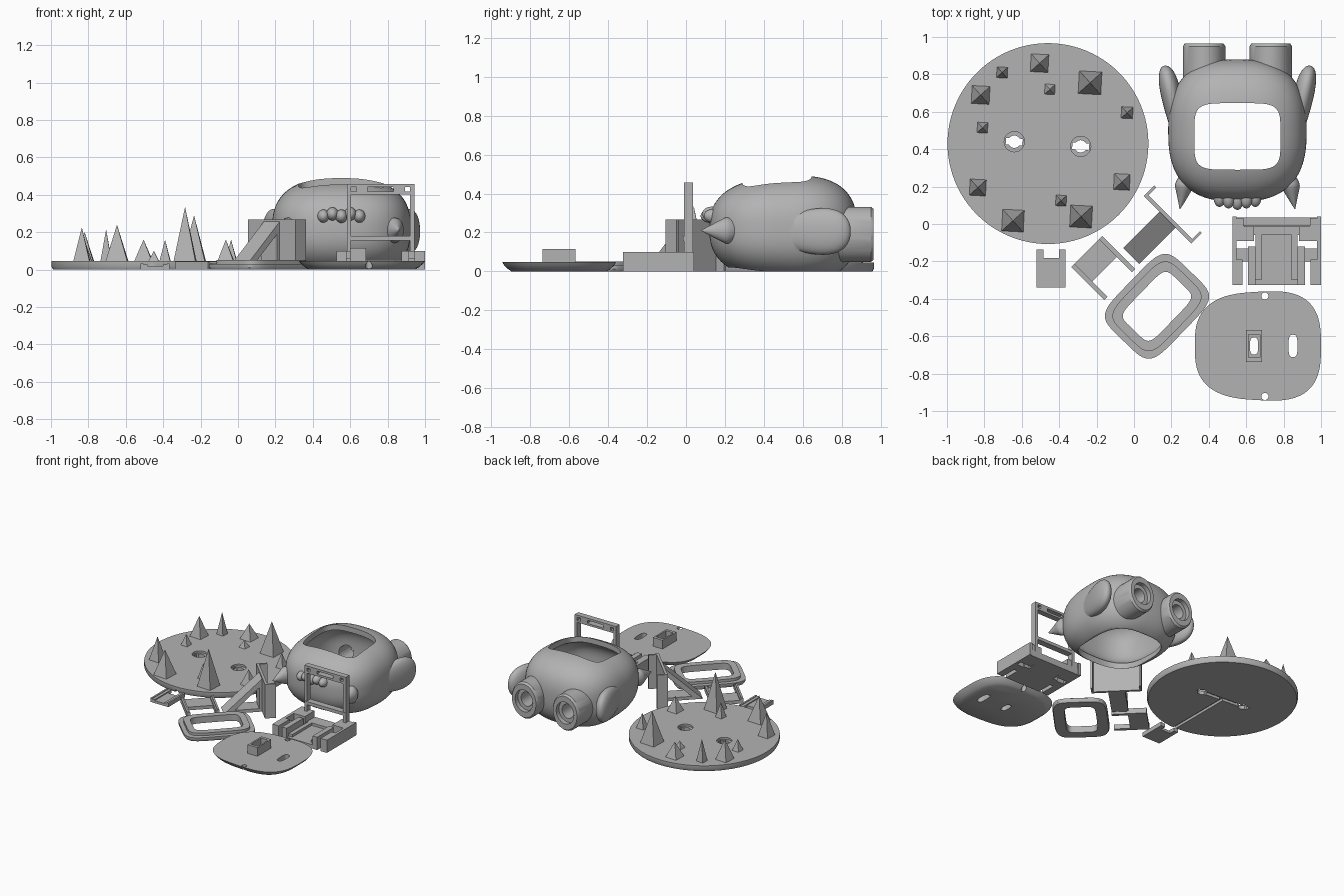
import bpy, bmesh, math
from mathutils import Matrix, Vector

if "Cube" in bpy.data.objects:
    bpy.data.objects.remove(bpy.data.objects["Cube"])

grey = bpy.data.materials.new("plain grey")
grey.use_nodes = True
grey.diffuse_color = (0.45, 0.45, 0.45, 1)
grey.node_tree.nodes["Principled BSDF"].inputs["Base Color"].default_value = (0.45, 0.45, 0.45, 1)


def make(name, bm, loc=(0, 0, 0), turn=0, smooth=False):
    bmesh.ops.recalc_face_normals(bm, faces=bm.faces)
    mesh = bpy.data.meshes.new(name)
    bm.to_mesh(mesh)
    bm.free()
    mesh.materials.append(grey)
    ob = bpy.data.objects.new(name, mesh)
    bpy.context.scene.collection.objects.link(ob)
    ob.matrix_world = Matrix.Translation(loc) @ Matrix.Rotation(math.radians(turn), 4, "Z")
    if smooth:
        soften(ob)
    return ob


def soften(ob):
    bpy.ops.object.select_all(action="DESELECT")
    ob.select_set(True)
    bpy.context.view_layer.objects.active = ob
    bpy.ops.object.shade_smooth_by_angle(angle=math.radians(35))


def combine(ob, others, operation="DIFFERENCE"):
    """Apply booleans to ob and discard the helpers."""
    for other in others:
        mod = ob.modifiers.new("cut", "BOOLEAN")
        mod.operation, mod.solver, mod.object = operation, "EXACT", other
    bpy.context.view_layer.update()
    graph = bpy.context.evaluated_depsgraph_get()
    mesh = bpy.data.meshes.new_from_object(ob.evaluated_get(graph))
    ob.modifiers.clear()
    ob.data = mesh
    for other in others:
        bpy.data.objects.remove(other)
    return ob


def boxes(name, items, loc=(0, 0, 0), turn=0):
    """Each item is x0, x1, y0, y1, z0, z1."""
    bm = bmesh.new()
    for x0, x1, y0, y1, z0, z1 in items:
        m = Matrix.Translation(((x0 + x1) / 2, (y0 + y1) / 2, (z0 + z1) / 2))
        bmesh.ops.create_cube(bm, size=1, matrix=m @ Matrix.Diagonal((x1 - x0, y1 - y0, z1 - z0, 1)))
    return make(name, bm, loc, turn)


def squircle(hx, hy, power, count=64):
    pts = []
    for i in range(count):
        c, s = math.cos(math.tau * i / count), math.sin(math.tau * i / count)
        pts.append((hx * math.copysign(abs(c) ** (2 / power), c),
                    hy * math.copysign(abs(s) ** (2 / power), s)))
    return pts


def loft(name, pts, levels, loc=(0, 0, 0), turn=0, smooth=True):
    """Stack scaled copies of an outline; levels are (z, scale)."""
    bm = bmesh.new()
    rings = [[bm.verts.new((x * s, y * s, z)) for x, y in pts] for z, s in levels]
    for a, b in zip(rings, rings[1:]):
        for i in range(len(pts)):
            j = (i + 1) % len(pts)
            bm.faces.new((a[i], a[j], b[j], b[i]))
    bm.faces.new(rings[0])
    bm.faces.new(rings[-1])
    return make(name, bm, loc, turn, smooth)


def blob(name, centre, half, power=2, cuts=20, shape=lambda p: p):
    """Superellipsoid, with an optional reshaping of the unit form."""
    bm = bmesh.new()
    bmesh.ops.create_cube(bm, size=2)
    bmesh.ops.subdivide_edges(bm, edges=bm.edges[:], cuts=cuts, use_grid_fill=True)
    for v in bm.verts:
        d = Vector([math.tan(c * math.pi / 4) for c in v.co]).normalized()
        d /= sum(abs(c) ** power for c in d) ** (1 / power)
        d = shape(d)
        v.co = Vector(d[i] * half[i] for i in range(3))
    return make(name, bm, centre)


def rod(name, start, end, r0, r1, flat=1.0, sides=40):
    bm = bmesh.new()
    axis = Vector(end) - Vector(start)
    m = Matrix.Translation((Vector(start) + Vector(end)) / 2) @ Matrix.Diagonal((flat, 1, 1, 1)) \
        @ axis.to_track_quat("Z", "Y").to_matrix().to_4x4()
    bmesh.ops.create_cone(bm, cap_ends=True, segments=sides, radius1=r0, radius2=r1,
                          depth=axis.length, matrix=m)
    return make(name, bm)


# Round base with sockets and a cable channel beneath
DX, DY = -0.46, 0.43
disc = loft("round_base", squircle(0.537, 0.537, 2, 96), [(0, 0.985), (0.015, 1), (0.045, 1)], (DX, DY, 0))
cuts = [boxes("channel", [(-0.012, 0.012, -0.6, 0, -0.1, 0.02)], (DX, DY, 0)),
        boxes("cross_channel", [(-0.2, 0.2, -0.015, 0.015, -0.1, 0.02)], (DX, DY, 0), -4)]
for x, y in ((-0.64, 0.44), (-0.285, 0.415)):
    cuts += [rod("recess", (x, y, 0.03), (x, y, 0.1), 0.054, 0.054),
             rod("socket", (x, y, -0.1), (x, y, 0.1), 0.033, 0.033),
             boxes("key", [(-0.045, 0.045, -0.018, 0.018, -0.1, 0.1)], (x, y, 0), -4)]
soften(combine(disc, cuts))

# Pyramid spikes: x, y, width, top
spikes = [(-.705, .81, .06, .215), (-.505, .86, .1, .16), (-.235, .755, .125, .29), (-.45, .72, .06, .1),
          (-.82, .69, .1, .2), (-.037, .595, .065, .16), (-.81, .515, .06, .13), (-.835, .195, .09, .225),
          (-.065, .225, .09, .16), (-.39, .125, .06, .16), (-.647, .018, .12, .24), (-.283, .04, .12, .335)]
for x, y, w, top in spikes:
    bm = bmesh.new()
    bmesh.ops.create_cone(bm, cap_ends=True, segments=4, radius1=w * 0.7, radius2=0, depth=top - 0.04,
                          matrix=Matrix.Translation((0, 0, (top + 0.04) / 2)))
    make("spike", bm, (x, y, 0), 42)

# Hollow creature body
BX, BY, BZ = 0.553, 0.5, 0.22


def skew(p):
    return Vector((p.x, p.y, p.z * (0.98 + 0.08 * p.y)))


body = blob("body", (BX, BY, BZ), (0.37, 0.38, 0.275), 2.6, 28, skew)
parts = []
for side in (-1, 1):
    # Foot with rounded rim
    fx = BX + side * 0.178
    parts += [rod("foot", (fx, 0.7, 0.19), (fx, 0.95, 0.19), 0.142, 0.142, 0.8),
              rod("foot_rim", (fx, 0.95, 0.19), (fx, 0.965, 0.19), 0.142, 0.13, 0.8)]

    # Arm, narrow towards the head and leaning outwards at the hand
    def arm_shape(p, side=side):
        k = 0.78 + 0.25 * p.y
        return Vector((p.x * k + side * 0.6 * p.y, p.y, p.z * k))
    parts.append(blob("arm", (BX + side * 0.345, 0.635, 0.205), (0.066, 0.212, 0.145), 2.2, 14, arm_shape))

    # Curved horn pointing past the head
    def horn_shape(p, side=side):
        k = 1 if p.y > 0.3 else max(0.08, 1 - (0.3 - p.y) / 1.35) / math.sqrt(max(0.1, 1 - min(p.y, 0) ** 2))
        return Vector((p.x * k + side * 0.6 * (0.3 - p.y) * (0.5 - 0.1 * p.y), p.y, p.z * min(k, 1)))
    parts.append(blob("horn", (BX + side * 0.282, 0.18, 0.21), (0.055, 0.1, 0.072), 2, 10, horn_shape))
# Forehead tuft
for i in range(-2, 3):
    parts.append(blob("tuft", (BX + i * 0.048, 0.125 + 0.008 * abs(i), 0.285 + 0.012 * (i % 2)),
                      (0.032, 0.05, 0.036), 2, 6))
combine(body, parts, "UNION")
hollow = [blob("cavity", (BX, BY, BZ), (0.325, 0.335, 0.232), 2.8, 16, skew),
          boxes("floor_cut", [(0, 1.1, 0, 1.1, -0.5, 0)]),
          loft("floor_opening", squircle(0.25, 0.28, 3), [(-0.1, 1), (0.1, 1)], (BX, BY, 0)),
          loft("back_opening", squircle(0.23, 0.178, 5), [(0.25, 1), (0.6, 1)], (BX, 0.468, 0))]
for side in (-1, 1):
    fx = BX + side * 0.178
    hollow += [rod("foot_recess", (fx, 0.93, 0.19), (fx, 1, 0.19), 0.085, 0.085, 0.9),
               rod("foot_hole", (fx, 0.7, 0.19), (fx, 1, 0.19), 0.055, 0.055, 0.9)]
soften(combine(body, hollow))

# Dished cover plate with slots and a switch box
outline = [(x, y * (0.95 + 0.18 * x)) for x, y in squircle(0.3375, 0.305, 2.9, 80)]
cover = loft("cover_plate", outline, [(0, 0.84), (0.012, 0.9), (0.03, 0.965), (0.047, 1)], (0.6625, -0.652, 0))
switch = boxes("switch_box", [(0.6, 0.685, -0.737, -0.567, 0.02, 0.115)])
combine(cover, [switch], "UNION")
cuts = [boxes("box_well", [(0.612, 0.673, -0.715, -0.59, 0.06, 0.2)]),
        loft("box_slot", squircle(0.022, 0.045, 3), [(-0.1, 1), (0.2, 1)], (0.642, -0.652, 0)),
        loft("side_slot", squircle(0.024, 0.06, 3), [(-0.1, 1), (0.2, 1)], (0.85, -0.652, 0))]
cuts += [rod("screw_hole", (0.7, y, -0.1), (0.7, y, 0.2), 0.019, 0.019) for y in (-0.385, -0.922)]
soften(combine(cover, cuts))

# Stepped rounded ring that fits the body opening
RING = (0.123, -0.44, 0)
ring = loft("ring_flange", squircle(0.258, 0.195, 5), [(0, 0.97), (0.012, 1), (0.03, 1)], RING, 46)
step = loft("ring_step", squircle(0.225, 0.162, 5), [(0.01, 1), (0.05, 1)], RING, 46)
combine(ring, [step], "UNION")
soften(combine(ring, [loft("ring_hole", squircle(0.178, 0.112, 6), [(-0.1, 1), (0.2, 1)], RING, 46)]))


# Flat holders with side rails and an open end
def holder(name, loc, turn, w, l, plate, arm, high):
    items = [(-w / 2, w / 2, -l / 2, plate - l / 2, 0, high * 0.6)]
    for s in (-1, 1):
        a, b = sorted((s * w / 2, s * (w / 2 - arm)))
        items.append((a, b, -l / 2, l / 2, 0, high * 0.85))
        a, b = sorted((s * w / 2, s * (w / 2 - 0.014)))
        items.append((a, b, -l / 2, l / 2, 0, high))
    boxes(name, items, loc, turn)


holder("small_holder", (-0.443, -0.238, 0), 0, 0.155, 0.205, 0.16, 0.036, 0.032)
holder("large_holder", (-0.165, -0.235, 0), -135, 0.235, 0.25, 0.135, 0.025, 0.042)

# Upright bracket: channel plate with an open triangular brace
BR = (0.187, 0.03, 0)
boxes("bracket_plate", [(-0.18, 0.18, -0.01, 0.01, 0, 0.267), (-0.18, -0.165, 0, 0.068, 0, 0.267),
                        (0.165, 0.18, 0, 0.068, 0, 0.267)], BR, -45)


def wedge(name, x, y0, length, z0, top):
    bm = bmesh.new()
    a, b = [[bm.verts.new((s * x, y, z)) for y, z in ((y0, z0), (y0 - length, z0), (y0, top))] for s in (-1, 1)]
    bm.faces.new(a)
    bm.faces.new(b)
    for i in range(3):
        bm.faces.new((a[i], a[i - 1], b[i - 1], b[i]))
    return make(name, bm, BR, -45)


combine(wedge("bracket_brace", 0.06, 0, 0.285, 0, 0.265), [wedge("brace_hole", 0.2, -0.03, 0.175, 0.025, 0.188)])

# Cradle with an upright frame
CR = (0.7625, 0, 0)
items = [(-0.112, 0.112, -0.325, -0.02, 0, 0.03), (-0.215, 0.215, -0.06, 0.035, 0, 0.05),
         (-0.175, 0.175, -0.015, 0.035, 0.155, 0.18), (-0.175, 0.175, -0.01, 0.035, 0.44, 0.457),
         (-0.175, 0.175, -0.01, 0.035, 0.4, 0.416)]
for s in (-1, 1):
    for x0, x1, y0, y1, z0, z1 in ((0.182, 0.237, -0.325, -0.19, 0, 0.1), (0.215, 0.237, -0.19, 0.04, 0, 0.1),
                                   (0.112, 0.152, -0.325, -0.12, 0, 0.1), (0.112, 0.215, -0.2, -0.13, 0, 0.06),
                                   (0.12, 0.215, -0.09, 0.03, 0, 0.1), (0.158, 0.18, -0.01, 0.035, 0, 0.457),
                                   (0.07, 0.13, -0.01, 0.035, 0.41, 0.445), (0.08, 0.112, -0.3, -0.05, 0, 0.05)):
        a, b = sorted((s * x0, s * x1))
        items.append((a, b, y0, y1, z0, z1))
boxes("cradle_frame", items, CR)
